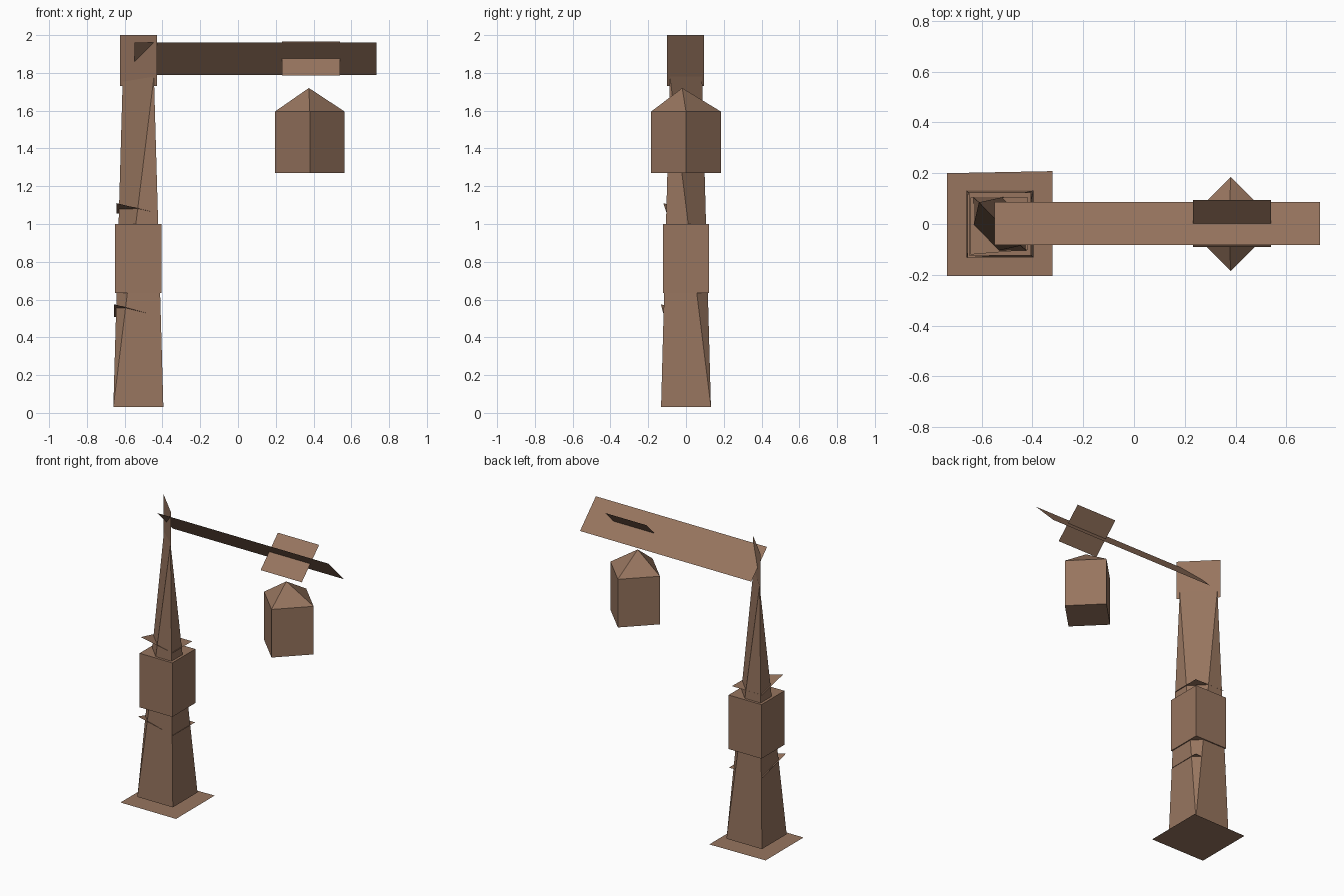
import bpy
import bmesh
from math import radians
from mathutils import Matrix, Vector

cube = bpy.data.objects.get("Cube")
if cube:
    bpy.data.objects.remove(cube, do_unlink=True)

WOOD = (0.31, 0.178, 0.114, 1.0)
wood = bpy.data.materials.new("brown wood")
wood.use_nodes = True
wood.diffuse_color = WOOD
wood.node_tree.nodes["Principled BSDF"].inputs["Base Color"].default_value = WOOD

POST_X = -0.5275
LAMP_X = 0.38


def finish(name, bm):
    """Turn a bmesh into a flat-shaded wooden object."""
    mesh = bpy.data.meshes.new(name)
    bm.to_mesh(mesh)
    bm.free()
    mesh.materials.append(wood)
    obj = bpy.data.objects.new(name, mesh)
    bpy.context.collection.objects.link(obj)
    return obj


def sheet(name, *faces):
    """Thin board made of one or more polygons."""
    bm = bmesh.new()
    for face in faces:
        bm.faces.new([bm.verts.new(p) for p in face])
    bmesh.ops.remove_doubles(bm, verts=bm.verts, dist=0.0001)
    return finish(name, bm)


def tilted_board(name, x0, x1, front, back):
    """Rectangular board along x, given its front and back (y, z)."""
    return sheet(name, [(x0, *front), (x1, *front), (x1, *back), (x0, *back)])


# Ground plate
sheet("base_plate", [(-0.735, -0.205, 0), (-0.32, -0.205, 0),
                     (-0.32, 0.208, 0), (-0.735, 0.2, 0)])

# Tapered post: square foot narrowing to a diagonal ridge
bm = bmesh.new()
foot = [bm.verts.new((POST_X + sx * 0.1325, sy * 0.132, 0.03))
        for sx, sy in ((-1, -1), (1, -1), (1, 1), (-1, 1))]
near = bm.verts.new((-0.445, -0.085, 1.78))
far = bm.verts.new((-0.61, 0.085, 1.78))
a, b, c, d = foot
for face in ((d, c, b, a), (a, b, near), (b, c, near), (c, d, far),
             (d, a, far), (a, near, far), (c, far, near)):
    bm.faces.new(face)
finish("post", bm)

# Square block around the middle of the post
bm = bmesh.new()
bmesh.ops.create_cube(bm, size=1, matrix=Matrix.Translation((POST_X, 0, 0.8175))
                      @ Matrix.Diagonal((0.245, 0.246, 0.365, 1)))
finish("post_block", bm)

# Collars, each with one lifted corner
for name, z, lift, half in (("lower_collar", 0.507, 0.068, 0.128),
                            ("upper_collar", 1.056, 0.054, 0.115)):
    inner = half - 0.013
    lifted = (POST_X - half, -half - 0.005, z + lift)
    front = (POST_X + half - 0.006, -inner, z)
    back = (POST_X + half - 0.004, half - 0.01, z)
    side = (POST_X - half, half - 0.01, z)
    sheet(name, [lifted, front, side], [front, back, side])

# Upright board at the post head, set on the diagonal
sheet("post_head", [(-0.625, 0.096, 1.73), (-0.43, -0.1, 1.73),
                    (-0.43, -0.1, 2.0), (-0.625, 0.096, 2.0)])

# Arm and the short board crossing it
tilted_board("arm", -0.548, 0.732, (-0.083, 1.96), (0.086, 1.79))
tilted_board("arm_crosspiece", 0.232, 0.54, (-0.09, 1.785), (0.095, 1.967))

# Four-sided lantern with a pointed roof
bm = bmesh.new()
ring = bmesh.ops.create_circle(bm, cap_ends=True, segments=4, radius=0.185,
                               matrix=Matrix.Translation((LAMP_X, 0, 1.27))
                               @ Matrix.Rotation(radians(90), 4, "Z"))
walls = bmesh.ops.extrude_edge_only(bm, edges=bm.edges[:])["geom"]
rim = [v for v in walls if isinstance(v, bmesh.types.BMVert)]
bmesh.ops.translate(bm, verts=rim, vec=Vector((0, 0, 0.325)))
apex = bm.verts.new((LAMP_X - 0.005, -0.02, 1.72))
for edge in [e for e in bm.edges if all(v in rim for v in e.verts)]:
    bm.faces.new((*edge.verts, apex))
bmesh.ops.recalc_face_normals(bm, faces=bm.faces)
finish("lantern", bm)
